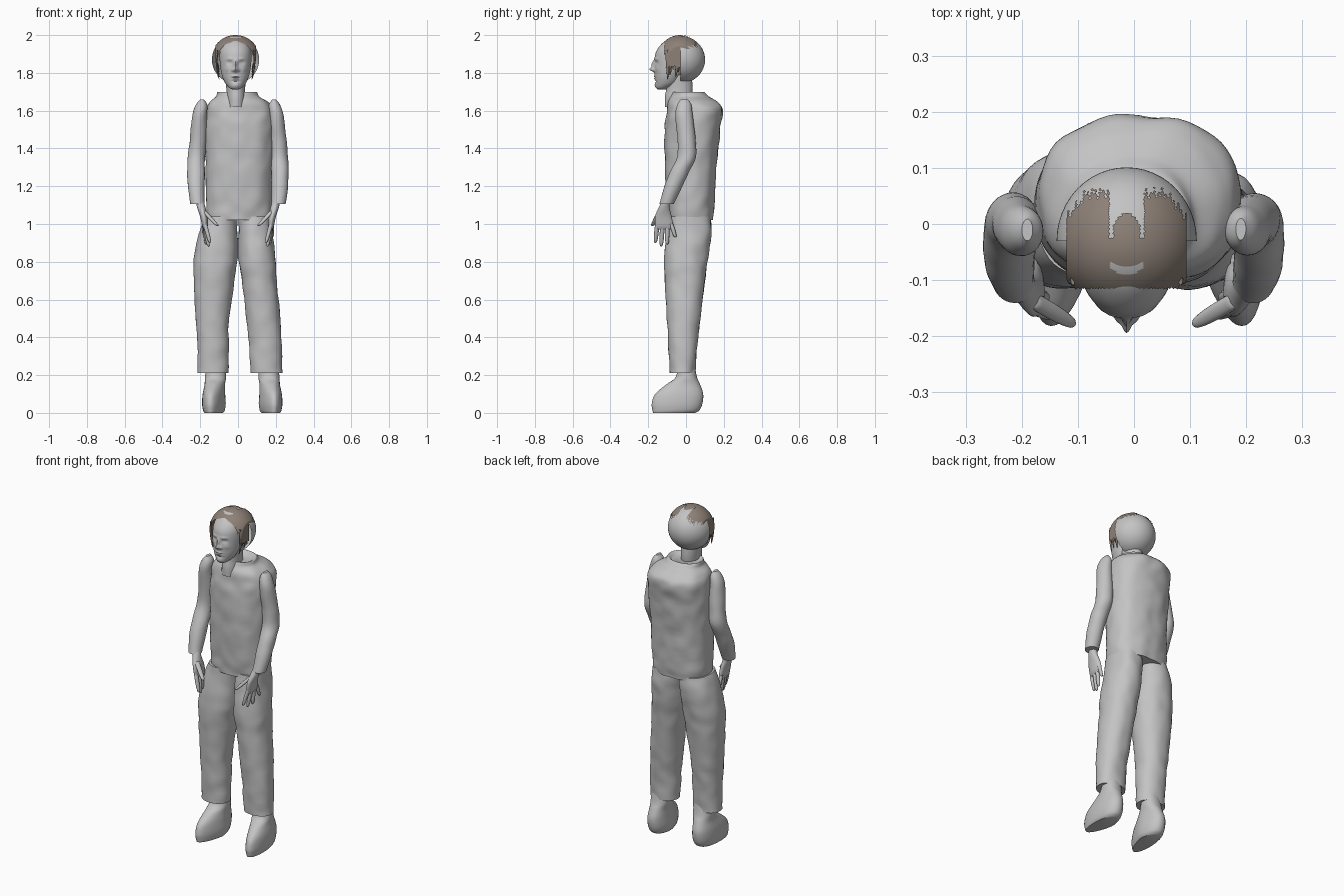
import bpy, bmesh
from math import sin, cos, pi, exp, radians
from mathutils import Vector, noise

cube = bpy.data.objects.get("Cube")
if cube:
    bpy.data.objects.remove(cube)


def material(name, rgb):
    m = bpy.data.materials.new(name)
    m.use_nodes = True
    m.diffuse_color = (*rgb, 1)
    bsdf = m.node_tree.nodes["Principled BSDF"]
    bsdf.inputs["Base Color"].default_value = (*rgb, 1)
    bsdf.inputs["Roughness"].default_value = 0.8
    return m


GREY = material("plain_grey", (0.55, 0.55, 0.55))
BROWN = material("hair_brown", (0.27, 0.22, 0.185))


def finish(name, bm, mats):
    bmesh.ops.recalc_face_normals(bm, faces=bm.faces)
    me = bpy.data.meshes.new(name)
    bm.to_mesh(me)
    bm.free()
    for m in mats:
        me.materials.append(m)
    ob = bpy.data.objects.new(name, me)
    bpy.context.collection.objects.link(ob)
    bpy.ops.object.select_all(action='DESELECT')
    ob.select_set(True)
    bpy.context.view_layer.objects.active = ob
    bpy.ops.object.shade_smooth_by_angle(angle=radians(45))
    return ob


def spline(rows, steps):
    """Smoothly resample section rows."""
    out = []
    for i in range(len(rows) - 1):
        a, b, c, d = (rows[max(i - 1, 0)], rows[i], rows[i + 1],
                      rows[min(i + 2, len(rows) - 1)])
        for k in range(steps):
            t = k / steps
            out.append([q + t * (r - p) / 2 + t * t * (2 * p - 5 * q + 4 * r - s) / 2
                        + t ** 3 * (3 * q - p - 3 * r + s) / 2
                        for p, q, r, s in zip(a, b, c, d)])
    return out + [list(rows[-1])]


def loft(name, rows, n=32, steps=4, power=2.0, side=1, wrinkle=0, shape=None, mat=GREY):
    """Stack of horizontal rounded rings; each row is z, cx, cy, rx, ry."""
    bm = bmesh.new()
    rings = []
    for z, cx, cy, rx, ry in spline(rows, steps):
        ring = []
        for k in range(n):
            a = 2 * pi * k / n
            c, s = cos(a), sin(a)
            r = (abs(c) ** power + abs(s) ** power) ** (-1 / power)
            co = Vector((side * (cx + rx * r * c), cy + ry * r * s, z))
            if wrinkle:
                co += Vector((side * c, s, 0)) * noise.noise(co * 15) * wrinkle
            ring.append(bm.verts.new(shape(co) if shape else co))
        rings.append(ring)
    for lo, hi in zip(rings, rings[1:]):
        for k in range(n):
            j = (k + 1) % n
            bm.faces.new((lo[k], lo[j], hi[j], hi[k]))
    bm.faces.new(rings[0])
    bm.faces.new(rings[-1])
    return finish(name, bm, [mat])


# Torso: boxy shirt with a rounded back and short hollow collar
loft("shirt", [
    (1.02, .004, .025, .168, .118), (1.1, .005, .025, .176, .125),
    (1.3, .006, .025, .178, .135), (1.5, .008, .035, .182, .146),
    (1.6, .008, .046, .178, .147), (1.645, .005, .037, .155, .13),
    (1.675, -.003, .02, .112, .1), (1.70, -.005, .012, .1, .08),
    (1.685, -.006, .01, .075, .062)], n=64, steps=7, power=2.4, wrinkle=.007)
loft("neck", [(1.62, -.01, -.04, .05, .072), (1.67, -.01, -.04, .049, .072),
              (1.72, -.012, -.035, .05, .07), (1.79, -.013, -.04, .055, .07)])

# Trouser legs: the left one stands slightly wider
loft("right_trouser_leg", [
    (1.04, -.088, .02, .086, .11), (.95, -.105, .017, .103, .117),
    (.82, -.118, 0, .115, .116), (.7, -.127, -.005, .107, .105),
    (.5, -.135, -.012, .088, .088), (.35, -.132, -.017, .083, .075),
    (.21, -.132, -.018, .082, .068)], n=48, steps=6, power=2.2, wrinkle=.005)
loft("left_trouser_leg", [
    (1.04, .088, .02, .086, .11), (.95, .092, .017, .09, .117),
    (.82, .1, 0, .098, .116), (.7, .112, -.005, .092, .105),
    (.5, .134, -.012, .091, .088), (.35, .147, -.017, .087, .075),
    (.21, .151, -.018, .085, .068)], n=48, steps=6, power=2.2, wrinkle=.005)


# Shoes: narrower at the toe and turned slightly outward
def shoe_shape(side, mid):
    def shape(co):
        toe = max(0, -co.y - .03) / .15
        x = mid + (co.x - mid) * (1 - .3 * toe) + side * .02 * toe
        return Vector((x, co.y, co.z))
    return shape


for side, label, mid in ((1, "left", .172), (-1, "right", .127)):
    loft(label + "_shoe", [
        (0, mid, -.062, .05, .112), (.015, mid, -.053, .058, .125),
        (.05, mid, -.047, .063, .134), (.1, mid, -.036, .06, .127),
        (.15, mid - .004, -.015, .054, .09), (.19, mid - .008, .002, .056, .056),
        (.26, mid - .012, 0, .05, .045)],
        side=side, steps=5, power=2.2, shape=shoe_shape(side, side * mid))

# Sleeves, hands and fingers, mirrored
FINGERS = {  # start x, y, z and tip x, y, z, thickness
    "thumb": ((.182, -.135, 1.07), (.108, -.178, .99), .013),
    "index_finger": ((.175, -.152, 1.0), (.148, -.162, .9), .0105),
    "middle_finger": ((.175, -.125, .99), (.156, -.131, .882), .0105),
    "ring_finger": ((.176, -.1, .99), (.168, -.1, .892), .0105),
    "little_finger": ((.18, -.078, 1.0), (.182, -.056, .93), .0095),
}
for side, label in ((1, "left"), (-1, "right")):
    loft(label + "_sleeve", [
        (1.66, .19, -.01, .01, .02), (1.63, .193, -.01, .031, .038),
        (1.57, .203, -.01, .039, .047), (1.45, .211, .003, .044, .047),
        (1.36, .219, .004, .046, .05), (1.28, .222, -.032, .046, .05),
        (1.2, .221, -.067, .044, .048), (1.105, .214, -.102, .038, .038)],
        side=side, steps=5, wrinkle=.003)
    loft(label + "_hand", [
        (1.14, .207, -.1, .02, .02), (1.09, .195, -.115, .022, .028),
        (1.04, .181, -.12, .02, .044), (.99, .175, -.115, .015, .047),
        (.972, .175, -.113, .006, .036)], side=side)
    for part, (start, tip, r) in FINGERS.items():
        p, q = Vector(start), Vector(tip)
        rows = []
        for t, w in ((0, 1), (.35, 1.05), (.7, .95), (.93, .7), (1, .25)):
            c = p.lerp(q, t)
            rows.append((c.z, c.x, c.y, r * w, r * w * 1.1))
        loft(label + "_" + part, rows, n=12, steps=3, side=side)

# Face: smooth loft with soft bumps for nose, brow, eyes and lips
MID = -.013
FEATURES = [  # side offset, height, width, tallness, push forward
    (0, 1.818, .012, .012, .026), (0, 1.845, .008, .02, .016),
    (.017, 1.814, .006, .007, .008), (.032, 1.853, .013, .009, -.011),
    (.032, 1.852, .008, .005, .006), (.03, 1.874, .02, .007, .004),
    (0, 1.782, .018, .005, .006), (0, 1.77, .015, .005, .006),
    (0, 1.776, .022, .002, -.004), (0, 1.755, .022, .005, -.005),
    (0, 1.733, .018, .01, .004), (.045, 1.82, .015, .014, .004)]


def face_shape(co):
    front = min(1, max(0, (-co.y - .07) / .05))
    push = 0
    for dx, z, w, h, amount in FEATURES:
        for s in ((1, -1) if dx else (1,)):
            push += amount * exp(-((co.x - MID - s * dx) / w) ** 2 - ((co.z - z) / h) ** 2)
    return co + Vector((0, -push * front, 0))


loft("face", [
    (1.713, MID, -.125, .018, .025), (1.722, MID, -.122, .034, .037),
    (1.745, MID, -.103, .054, .06), (1.78, MID, -.092, .07, .073),
    (1.82, MID, -.078, .079, .088), (1.87, MID, -.07, .084, .096),
    (1.91, MID, -.065, .083, .094), (1.945, MID, -.055, .074, .082),
    (1.972, MID, -.05, .052, .056), (1.982, MID, -.05, .02, .02)],
    n=112, steps=9, shape=face_shape)

# Back of the skull: open half dome
SKULL = Vector((MID, -.03, 1.87))
bm = bmesh.new()
bmesh.ops.create_uvsphere(bm, u_segments=48, v_segments=32, radius=1)
for v in bm.verts:
    v.co = SKULL + Vector((v.co.x * .125, v.co.y * .131, v.co.z * .125))
bmesh.ops.bisect_plane(bm, geom=bm.verts[:] + bm.edges[:] + bm.faces[:],
                       plane_co=SKULL, plane_no=(0, 1, 0), clear_inner=True)
finish("skull_back", bm, [GREY])


# Hair: thin cap trimmed to ragged lobes over the crown and locks at the temples
def hair_stays(c):
    u = abs(c.x - MID)
    rag = .007 * sin(c.x * 900) + .005 * sin(c.x * 410)
    if c.y < -.115 or c.z < 1.825 + .012 * sin(c.y * 500) + max(0, -c.y - .085) * 2.5:
        return False
    if c.y > -.03 and c.z < 1.925:
        return False
    if u < .024:
        limit = .02 - 40 * u * u
    elif u < .031:
        limit = -.025
    else:
        limit = .056 - max(0, u - .07) * 1.2 + rag
    return c.y < limit


bm = bmesh.new()
bmesh.ops.create_uvsphere(bm, u_segments=160, v_segments=100, radius=1)
for v in bm.verts:
    x = max(-.107, min(.107, v.co.x * .13))
    v.co = SKULL + Vector((x, v.co.y * (.134 if v.co.y > 0 else .125), v.co.z * .13))
bmesh.ops.delete(bm, geom=[f for f in bm.faces if not hair_stays(f.calc_center_median())],
                 context='FACES')
for f in bm.faces:
    c = f.calc_center_median()
    u = abs(c.x - MID)
    arc = -.09 + 12 * u * u
    f.material_index = 1 if u < .03 and arc < c.y < arc + .014 else 0
finish("hair_cap", bm, [BROWN, GREY])

# Wispy strands hanging beside the cheeks
for side, label in ((1, "left"), (-1, "right")):
    for i in range(5):
        y = -.1 + i * .015
        low = 1.765 + .013 * (i * 2 % 5)
        cx = .1 + side * MID
        loft(f"{label}_strand_{i + 1}", [
            (1.92, cx - .004, y, .004, .009), (1.86, cx, y + .002, .005, .009),
            (low + .03, cx - .006, y + .004, .004, .006), (low, cx - .014, y, .001, .001)],
            n=8, steps=4, side=side, mat=BROWN)
